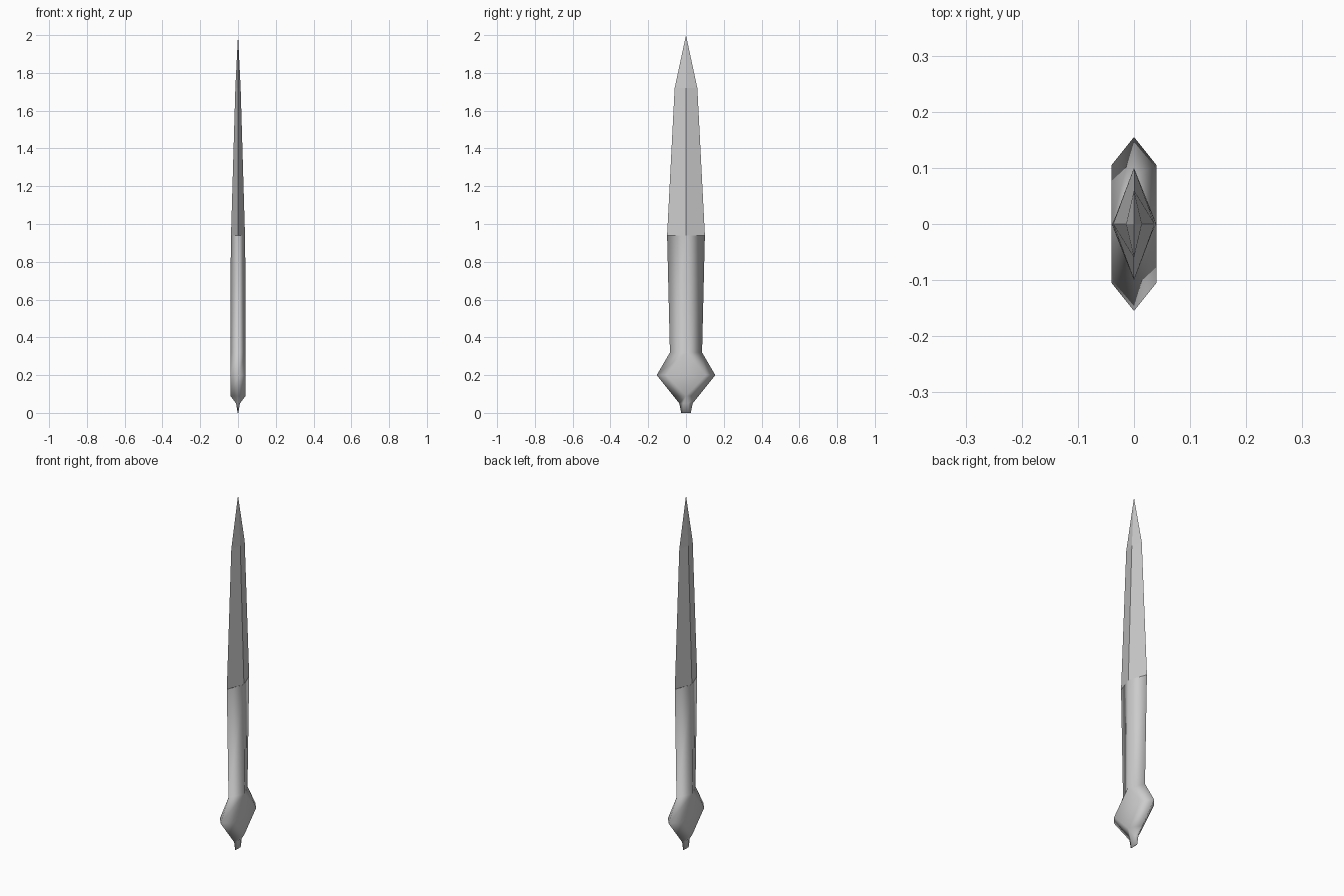
import bpy, bmesh

cube = bpy.data.objects.get("Cube")
if cube:
    bpy.data.objects.remove(cube, do_unlink=True)

steel = bpy.data.materials.new("grey steel")
steel.use_nodes = True
GREY = (0.6, 0.6, 0.6, 1)
steel.diffuse_color = GREY
steel.node_tree.nodes["Principled BSDF"].inputs["Base Color"].default_value = GREY


def loft(name, rings, smooth, cap_start):
    """Rings are (z, half thickness x, half width y, half width of the flat side)."""
    bm = bmesh.new()
    loops = []
    for z, x, y, flat in rings:
        outline = [(x, -flat), (x, flat), (0, y), (-x, flat), (-x, -flat), (0, -y)]
        loops.append([bm.verts.new((px, py, z)) for px, py in outline])
    for low, high in zip(loops, loops[1:]):
        for i in range(6):
            j = (i + 1) % 6
            bm.faces.new((low[i], low[j], high[j], high[i]))
    if cap_start:
        bm.faces.new(loops[0][::-1])
    # Diamond rings have no flat side, so their doubled points merge
    bmesh.ops.remove_doubles(bm, verts=bm.verts, dist=0.0005)
    bmesh.ops.recalc_face_normals(bm, faces=bm.faces)
    for face in bm.faces:
        face.smooth = smooth
    mesh = bpy.data.meshes.new(name)
    bm.to_mesh(mesh)
    bm.free()
    mesh.materials.append(steel)
    obj = bpy.data.objects.new(name, mesh)
    bpy.context.collection.objects.link(obj)
    return obj


# Flat-faced diamond blade rising to a point
loft("blade", [(0.94, 0.037, 0.1, 0), (1.72, 0.014, 0.06, 0), (2.0, 0, 0, 0)], False, False)

# Smooth grip with a flared hexagonal bulge and a wedge-shaped end
loft("grip", [
    (0.0, 0.002, 0.025, 0.015),
    (0.05, 0.01, 0.035, 0.015),
    (0.09, 0.04, 0.067, 0),
    (0.2, 0.04, 0.155, 0.105),
    (0.32, 0.04, 0.085, 0),
    (0.94, 0.038, 0.1, 0),
], True, True)
